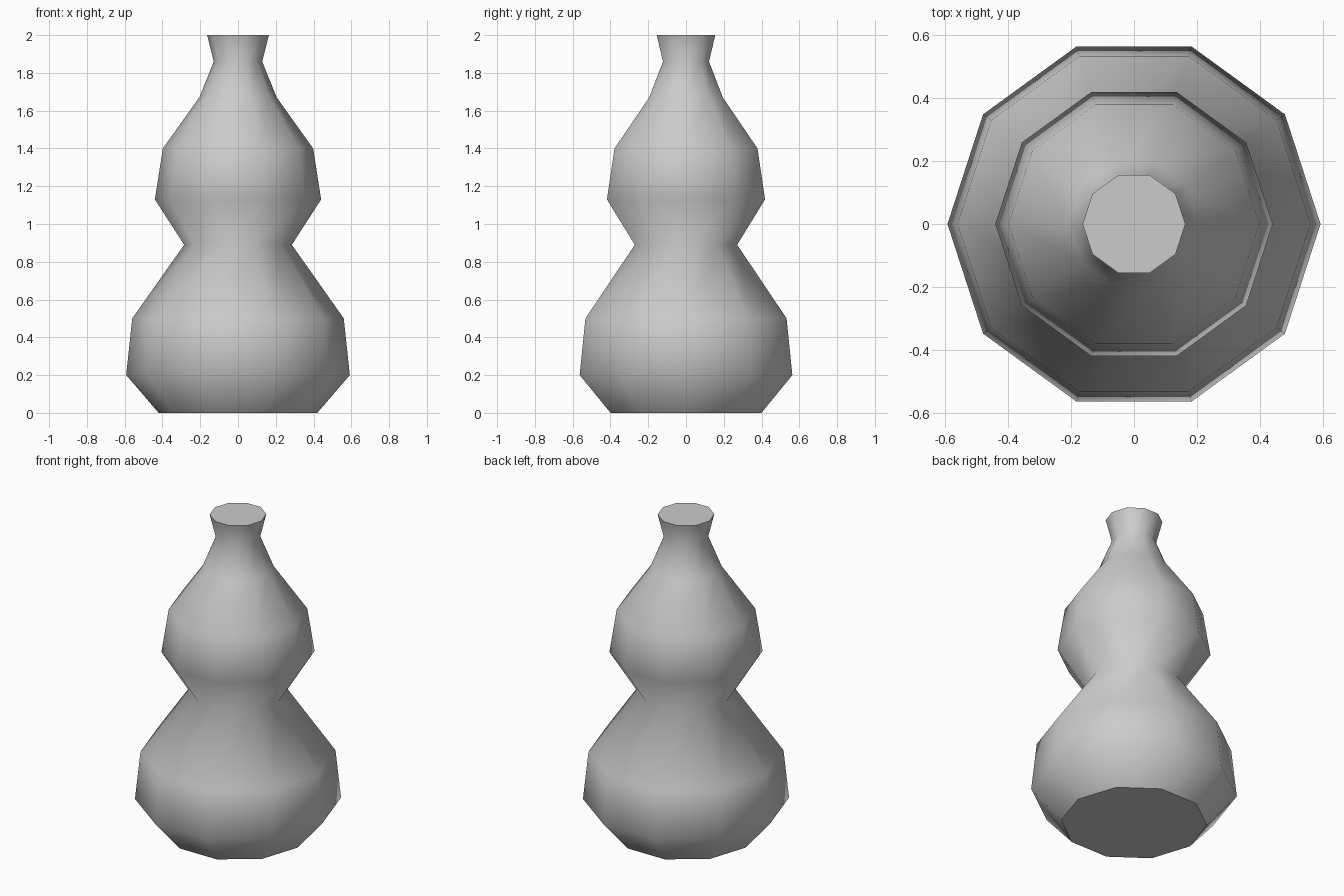
import bpy, bmesh
from math import cos, sin, tau

cube = bpy.data.objects.get("Cube")
if cube:
    bpy.data.objects.remove(cube, do_unlink=True)

SIDES = 10
# Gourd outline from base to lip: radius, height
PROFILE = [(0.42, 0), (0.592, 0.2), (0.56, 0.5), (0.285, 0.89), (0.44, 1.13),
           (0.398, 1.4), (0.205, 1.67), (0.128, 1.86), (0.163, 2)]

# Plain grey material
grey = bpy.data.materials.new("plain_grey")
grey.use_nodes = True
colour = (0.6, 0.6, 0.6, 1)
grey.diffuse_color = colour
grey.node_tree.nodes["Principled BSDF"].inputs["Base Color"].default_value = colour

# Stacked rings joined by smooth walls
bm = bmesh.new()
rings = [[bm.verts.new((r * cos(tau * i / SIDES), r * sin(tau * i / SIDES), z))
          for i in range(SIDES)] for r, z in PROFILE]
for low, high in zip(rings, rings[1:]):
    for i in range(SIDES):
        j = (i + 1) % SIDES
        bm.faces.new((low[i], low[j], high[j], high[i])).smooth = True

# Flat base and top with crisp rims
for cap in (bm.faces.new(rings[0][::-1]), bm.faces.new(rings[-1])):
    for edge in cap.edges:
        edge.smooth = False

mesh = bpy.data.meshes.new("gourd_bottle")
bm.to_mesh(mesh)
bm.free()
mesh.materials.append(grey)
bottle = bpy.data.objects.new("gourd_bottle", mesh)
bpy.context.collection.objects.link(bottle)
